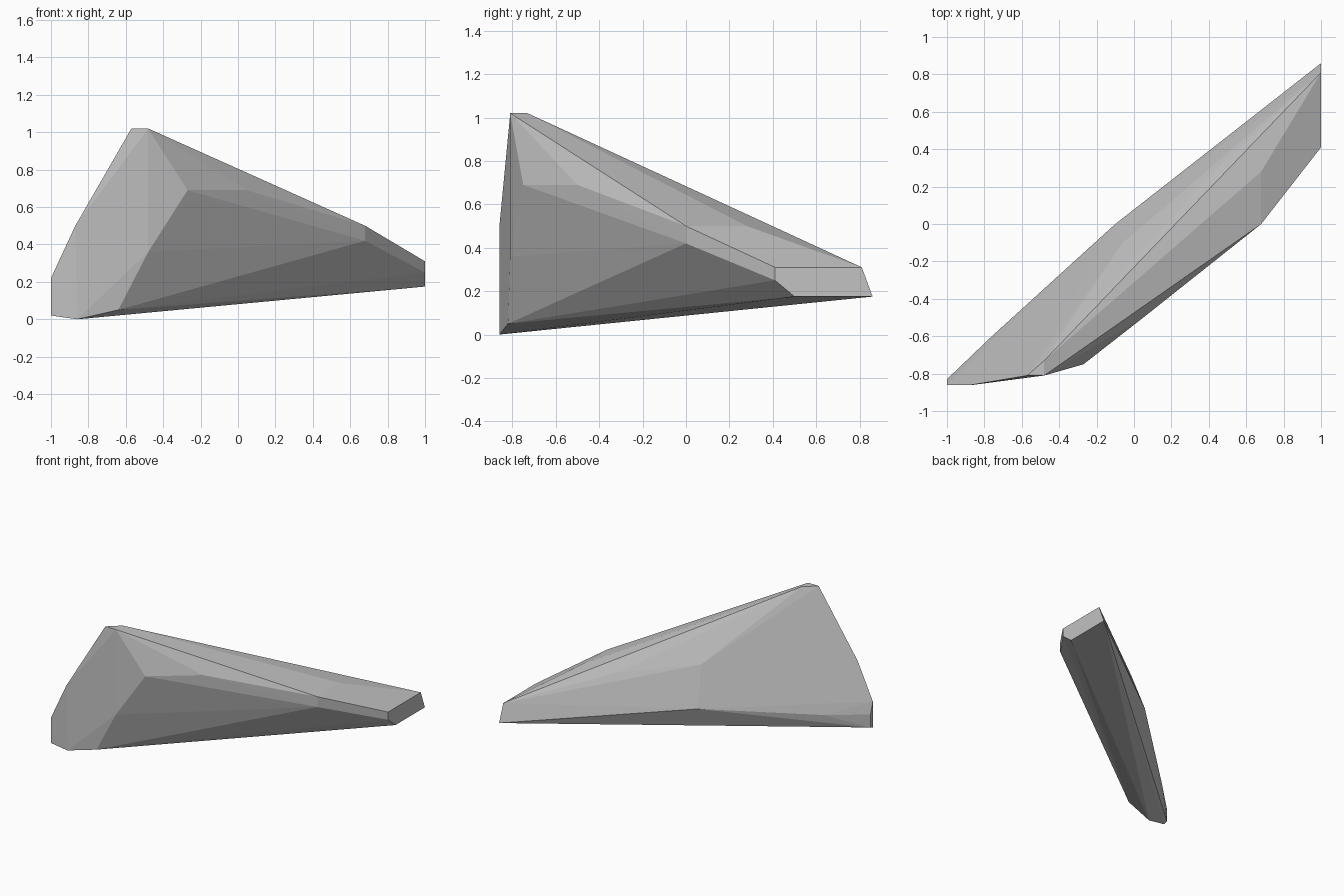
import bpy, bmesh

if "Cube" in bpy.data.objects:
    bpy.data.objects.remove(bpy.data.objects["Cube"])

# Corner points of the faceted shard, grouped by region
tip = [(1, 0.41, 0.25), (1, 0.41, 0.31), (1, 0.81, 0.31),
       (1, 0.86, 0.175), (1, 0.50, 0.175)]
peak = [(-0.57, -0.81, 1.02), (-0.48, -0.81, 1.02), (-0.48, -0.73, 1.02)]
front = [(-0.27, -0.75, 0.69), (0.05, -0.50, 0.69), (0.68, 0, 0.50),
         (0.68, 0, 0.42), (0.68, 0.28, 0.50),
         (-0.48, -0.81, 0.36), (-0.64, -0.82, 0.05)]
butt = [(-0.86, -0.86, 0), (-1, -0.86, 0.02), (-1, -0.86, 0.22),
        (-0.87, -0.86, 0.50), (-1, -0.83, 0.03), (-1, -0.83, 0.13)]
back = [(-0.07, -0.20, 0.68), (0.40, 0.26, 0.50), (-0.06, -0.10, 0.545),
        (-0.10, 0, 0.25), (-0.76, -0.60, 0.15)]

# Wrap the corners in one convex faceted solid
bm = bmesh.new()
for p in tip + peak + front + butt + back:
    bm.verts.new(p)
bmesh.ops.convex_hull(bm, input=bm.verts[:])
loose = [v for v in bm.verts if not v.link_faces]
bmesh.ops.delete(bm, geom=loose, context='VERTS')
bmesh.ops.dissolve_limit(bm, angle_limit=0.01, verts=bm.verts[:], edges=bm.edges[:])
bmesh.ops.recalc_face_normals(bm, faces=bm.faces[:])

mesh = bpy.data.meshes.new("rock_shard")
bm.to_mesh(mesh)
bm.free()

# Single stone colour
stone = bpy.data.materials.new("stone_grey")
stone.diffuse_color = (0.54, 0.54, 0.54, 1)
stone.use_nodes = True
stone.node_tree.nodes["Principled BSDF"].inputs["Base Color"].default_value = stone.diffuse_color
mesh.materials.append(stone)

shard = bpy.data.objects.new("rock_shard", mesh)
bpy.context.collection.objects.link(shard)
